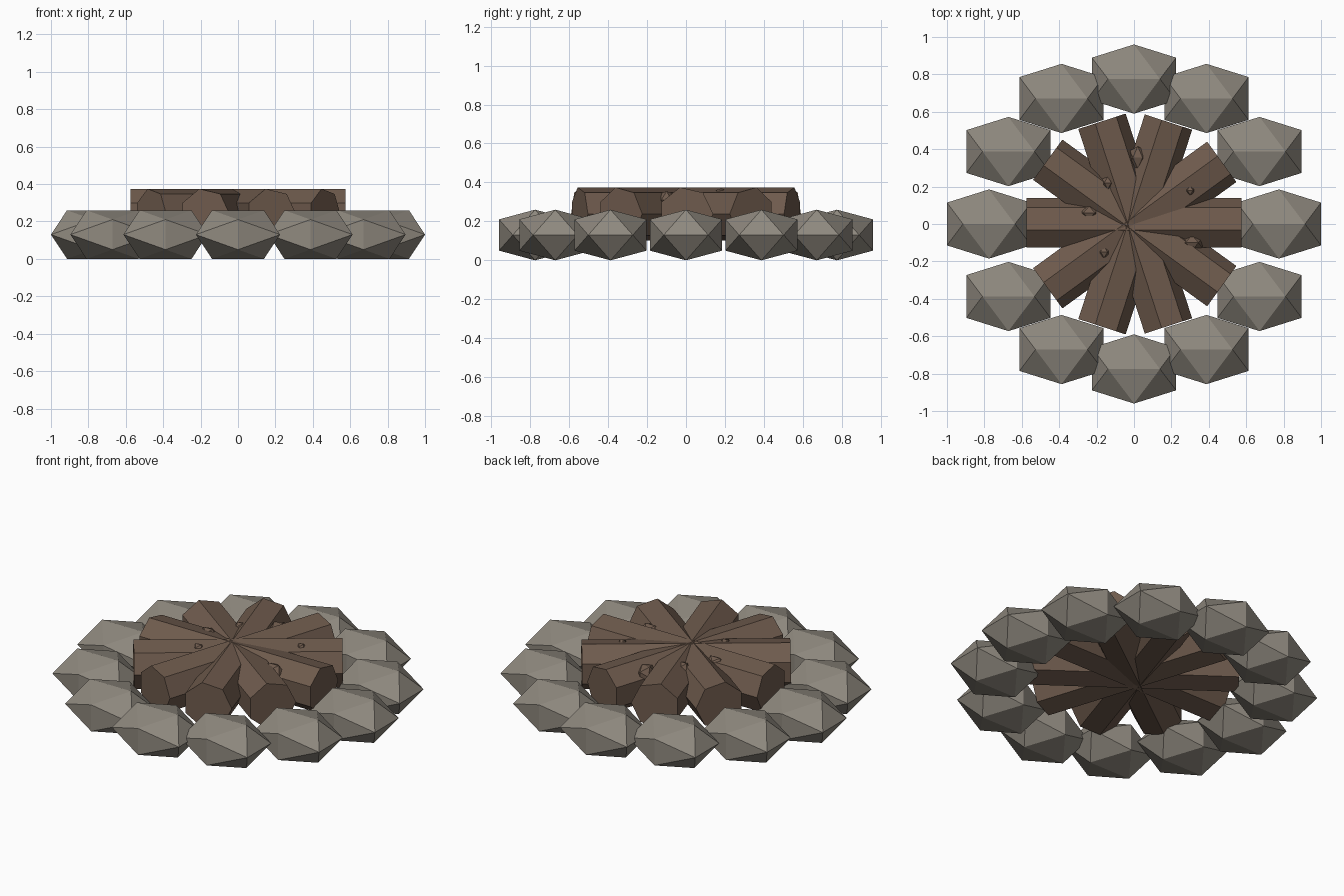
import bpy, bmesh, math
from mathutils import Matrix, Vector

cube = bpy.data.objects.get("Cube")
if cube:
    bpy.data.objects.remove(cube)


def material(name, rgb):
    m = bpy.data.materials.new(name)
    m.use_nodes = True
    colour = tuple((c / 255) ** 2.2 for c in rgb) + (1,)
    m.diffuse_color = colour
    node = m.node_tree.nodes["Principled BSDF"]
    node.inputs["Base Color"].default_value = colour
    node.inputs["Roughness"].default_value = 0.9
    return m


stone_grey = material("stone grey", (142, 136, 126))
bark_brown = material("bark brown", (110, 91, 78))


def make_object(name, bm, mat, location, turn=0):
    bmesh.ops.recalc_face_normals(bm, faces=bm.faces)
    mesh = bpy.data.meshes.new(name)
    bm.to_mesh(mesh)
    bm.free()
    mesh.materials.append(mat)
    ob = bpy.data.objects.new(name, mesh)
    ob.location = location
    ob.rotation_euler.z = turn
    bpy.context.collection.objects.link(ob)
    return ob


def icosahedron(half_size):
    """Twenty-sided lump with a ridge along x on top, scaled to its half size."""
    g = (math.sqrt(5) - 1) / 2
    bm = bmesh.new()
    for a in (-1, 1):
        for b in (-g, g):
            for co in ((b, 0, a), (0, a, b), (a, b, 0)):
                bm.verts.new([c * s for c, s in zip(co, half_size)])
    bmesh.ops.convex_hull(bm, input=bm.verts)
    return bm


# Ring of stones, all facing the same way
STONES, RING = 12, 0.775
for i in range(STONES):
    a = math.tau * i / STONES
    make_object(f"stone_{i + 1}", icosahedron((0.225, 0.185, 0.13)), stone_grey,
                (RING * math.cos(a), RING * math.sin(a), 0.13))

# Crossed seven-sided logs, one corner pointing sideways
LOGS, RADIUS, LENGTH = 5, 0.14, 1.15
for i in range(LOGS):
    bm = bmesh.new()
    bmesh.ops.create_cone(bm, cap_ends=True, segments=7,
                          radius1=RADIUS, radius2=RADIUS, depth=LENGTH)
    # Blender starts the circle on +y, which stays +y when laid along x
    bmesh.ops.rotate(bm, verts=bm.verts, matrix=Matrix.Rotation(math.pi / 2, 3, "Y"))
    far = max(bm.verts, key=lambda v: abs(v.co.y))
    if far.co.y < 0:
        bmesh.ops.rotate(bm, verts=bm.verts, matrix=Matrix.Rotation(math.pi, 3, "Z"))
    make_object(f"log_{i + 1}", bm, bark_brown, (0, 0, 0.238), -math.pi * i / LOGS)

# Small knots poking out of the bark: position and half size
knots = [
    ((0.02, 0.355, 0.31), (0.042, 0.06, 0.045)),
    ((0.31, -0.10, 0.31), (0.055, 0.042, 0.045)),
    ((-0.14, 0.22, 0.33), (0.03, 0.035, 0.035)),
    ((-0.24, 0.06, 0.33), (0.05, 0.035, 0.035)),
    ((0.30, 0.18, 0.345), (0.025, 0.025, 0.025)),
    ((-0.16, -0.15, 0.345), (0.03, 0.03, 0.025)),
]
for i, (place, size) in enumerate(knots):
    make_object(f"knot_{i + 1}", icosahedron(size), bark_brown, place)
